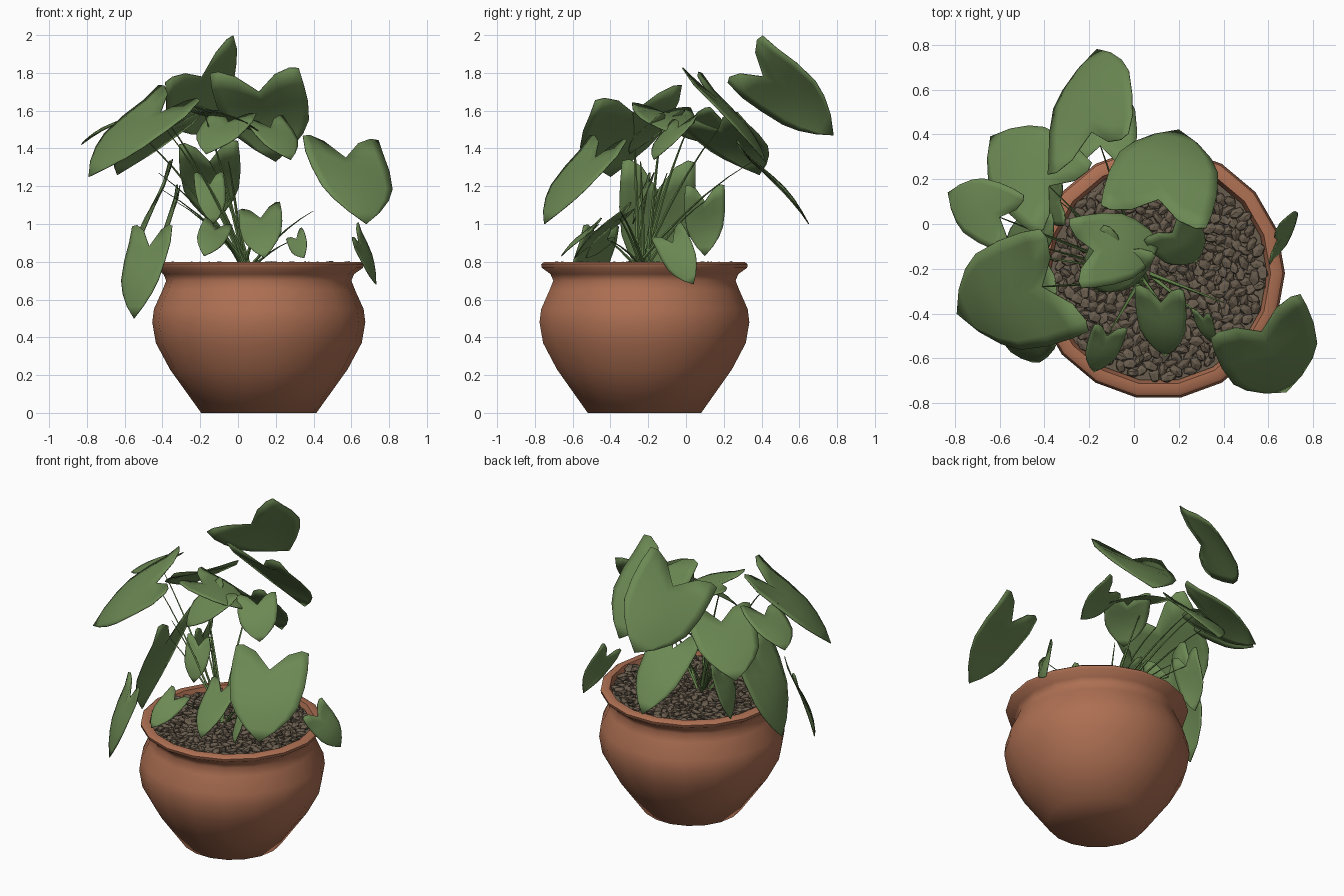
import bpy, bmesh, math, random
from mathutils import Vector, Matrix, Euler

if "Cube" in bpy.data.objects:
    bpy.data.objects.remove(bpy.data.objects["Cube"])

random.seed(4)
CX, CY = 0.11, -0.22          # pot axis


def material(name, rgb):
    m = bpy.data.materials.new(name)
    m.diffuse_color = (*rgb, 1)
    m.use_nodes = True
    m.node_tree.nodes["Principled BSDF"].inputs["Base Color"].default_value = m.diffuse_color
    return m


TERRACOTTA = material("terracotta", (0.42, 0.16, 0.085))
LEAF = material("leaf_green", (0.15, 0.25, 0.088))
STEM = material("stem_green", (0.12, 0.22, 0.065))
PEBBLE = material("pebble_brown", (0.14, 0.108, 0.075))


def finish(name, bm, mat, smooth=None, recalc=True):
    if recalc:
        bmesh.ops.recalc_face_normals(bm, faces=bm.faces)
    me = bpy.data.meshes.new(name)
    bm.to_mesh(me)
    bm.free()
    me.materials.append(mat)
    ob = bpy.data.objects.new(name, me)
    bpy.context.collection.objects.link(ob)
    if smooth is not None:
        bpy.ops.object.select_all(action='DESELECT')
        ob.select_set(True)
        bpy.context.view_layer.objects.active = ob
        bpy.ops.object.shade_smooth_by_angle(angle=math.radians(smooth))
    return ob


def lathe(name, profile, mat, smooth, sides=18):
    bm = bmesh.new()
    turn = [2 * math.pi * i / sides for i in range(sides)]
    rings = [[bm.verts.new((CX + r * math.cos(a), CY + r * math.sin(a), z)) for a in turn]
             for r, z in profile]
    for a, b in zip(rings, rings[1:]):
        for i in range(sides):
            j = (i + 1) % sides
            bm.faces.new((a[i], a[j], b[j], b[i]))
    bm.faces.new(rings[0])
    bm.faces.new(rings[-1])
    return finish(name, bm, mat, smooth)


# Pot: bulging body, narrow neck, flared rim and inner wall
lathe("pot", [(0.305, 0), (0.47, 0.23), (0.545, 0.37), (0.564, 0.48), (0.555, 0.55),
              (0.51, 0.65), (0.49, 0.70), (0.505, 0.735), (0.552, 0.768), (0.555, 0.787),
              (0.54, 0.798), (0.50, 0.797), (0.48, 0.73)], TERRACOTTA, 60)
# Soil under the pebbles
lathe("soil", [(0.47, 0.74), (0.484, 0.768)], PEBBLE, 30)

# Pebbles spread in a spiral over the soil
bm = bmesh.new()
COUNT = 380
for i in range(COUNT):
    r = 0.465 * math.sqrt((i + 0.5) / COUNT)
    a = i * 2.39996
    rot = Euler((random.uniform(-.4, .4), random.uniform(-.4, .4),
                 random.uniform(0, 6.28))).to_matrix().to_4x4()
    size = Matrix.Diagonal((random.uniform(.032, .044), random.uniform(.02, .028),
                            random.uniform(.012, .02), 1))
    pos = Matrix.Translation((CX + r * math.cos(a), CY + r * math.sin(a),
                              0.774 + random.uniform(-.006, .010)))
    bmesh.ops.create_icosphere(bm, subdivisions=1, radius=1, matrix=pos @ rot @ size)
finish("pebbles", bm, PEBBLE)


def half_width(a):
    """Heart outline: full near the stalk, narrowing to the tip."""
    return (1 + 0.35 * a) * (1 - a ** 2.2)


def leaf(name, notch, tip, roll=5):
    """Heart-shaped blade from stalk notch to tip, turned by roll about its midrib."""
    n, t = Vector(notch), Vector(tip)
    mid = t - n
    fwd = mid.normalized()
    flat = fwd.cross(Vector((0, 0, 1))).normalized()
    side = Matrix.Rotation(math.radians(-roll), 3, fwd) @ flat
    up = side.cross(fwd)
    # big upper leaves are broad, low ones narrower
    side = side * mid.length * (0.49 if n.z > 1.35 else 0.35)
    bm = bmesh.new()

    def point(a, b):
        bulge = 0.08 * math.sin(math.pi * min(max(a, 0), 1)) - 0.09 * b * b * a
        return bm.verts.new(n + mid * a + side * b + up * mid.length * bulge)

    rows = [0, 0.14, 0.3, 0.48, 0.66, 0.84]
    spine = [point(a, 0) for a in rows]
    end = point(1, 0)
    for sign in (-1, 1):
        grid = [spine]
        for f in (0.45, 0.8, 1.0):
            back = -0.3 * math.sin(math.pi * 0.62 * f)    # lobes reach behind the notch
            grid.append([point(a + back * (1 - a / 0.48) if a < 0.48 else a,
                               sign * f * half_width(a)) for a in rows])
        for c0, c1 in zip(grid, grid[1:]):
            faces = [(c0[k], c0[k + 1], c1[k + 1], c1[k]) for k in range(len(rows) - 1)]
            faces.append((c0[-1], end, c1[-1]))
            for q in faces:
                bm.faces.new(q if sign < 0 else q[::-1])
    bmesh.ops.recalc_face_normals(bm, faces=bm.faces)
    if sum((f.normal * f.calc_area() for f in bm.faces), Vector()).dot(up) < 0:
        bmesh.ops.reverse_faces(bm, faces=bm.faces)
    ob = finish("leaf_" + name, bm, LEAF, 60, recalc=False)
    s = ob.modifiers.new("thickness", 'SOLIDIFY')
    s.thickness = 0.005
    s.offset = 0


# Stalks: thin bowed tapering tubes from the middle of the soil
def stalk(bm, end):
    a, b = Vector((0.06, -0.24, 0.765)), Vector(end)
    a += Vector((random.uniform(-.04, .04), random.uniform(-.04, .04), 0))
    ctrl = a.lerp(b, 0.5) + Vector((0, 0, 0.12 * (b - a).length))
    prev = None
    for i in range(6):
        u = i / 5
        p = a * (1 - u) ** 2 + ctrl * 2 * u * (1 - u) + b * u * u
        rad = 0.012 - 0.0095 * u
        ring = [bm.verts.new(p + Vector((rad * math.cos(k * math.pi / 2),
                                         rad * math.sin(k * math.pi / 2), 0)))
                for k in range(4)]
        if prev:
            for k in range(4):
                j = (k + 1) % 4
                bm.faces.new((prev[k], prev[j], ring[j], ring[k]))
        prev = ring


stalks = bmesh.new()


def stalked_leaf(name, notch, tip, roll=5):
    leaf(name, notch, tip, roll)
    stalk(stalks, notch)


# Upper leaves
stalked_leaf("left_large", (-.41, -.28, 1.59), (-.79, -.40, 1.25), 12)
stalked_leaf("back_left", (-.38, .17, 1.50), (-.64, .39, 1.26))
stalked_leaf("far_left", (-.60, .03, 1.55), (-.83, .14, 1.42), 12)
stalked_leaf("centre_high", (-.18, -.12, 1.59), (.12, -.08, 1.48))
leaf("centre_front", (-.05, -.12, 1.54), (-.17, -.30, 1.37))
leaf("centre_small", (.17, -.04, 1.51), (.28, -.17, 1.34), -8)
leaf("right_front", (.57, -.48, 1.35), (.68, -.75, 1.0))
leaf("back_right", (.11, .11, 1.70), (.20, .42, 1.33))
leaf("back_top", (-.19, .41, 1.78), (-.165, .78, 1.47), 43)
# Hanging and low leaves
stalked_leaf("back_low", (-.15, .35, 1.33), (-.13, .65, 1.0))
stalked_leaf("centre_hanging", (-.15, -.20, 1.21), (-.13, -.28, 1.0), -4)
stalked_leaf("left_hanging", (-.40, -.15, 1.18), (-.59, -.17, .66), -4)
stalked_leaf("back_hanging", (-.33, .10, 1.12), (-.40, .10, .83))
stalked_leaf("front_low", (.12, -.35, 1.03), (.14, -.59, .82), -15)
stalked_leaf("front_left_low", (-.12, -.50, .97), (-.18, -.66, .83), 20)
stalked_leaf("front_right_low", (.31, -.42, .92), (.35, -.53, .82), -50)
leaf("right_small", (.64, -.07, .90), (.73, .04, .68), -66)
leaf("left_low", (-.47, -.47, .88), (-.55, -.57, .50), -3)
# Bare young shoots
for shoot in ((.40, -.35, 1.07), (-.42, -.1, 1.27), (-.05, -.24, 1.33)):
    stalk(stalks, shoot)
finish("stalks", stalks, STEM, 60)
